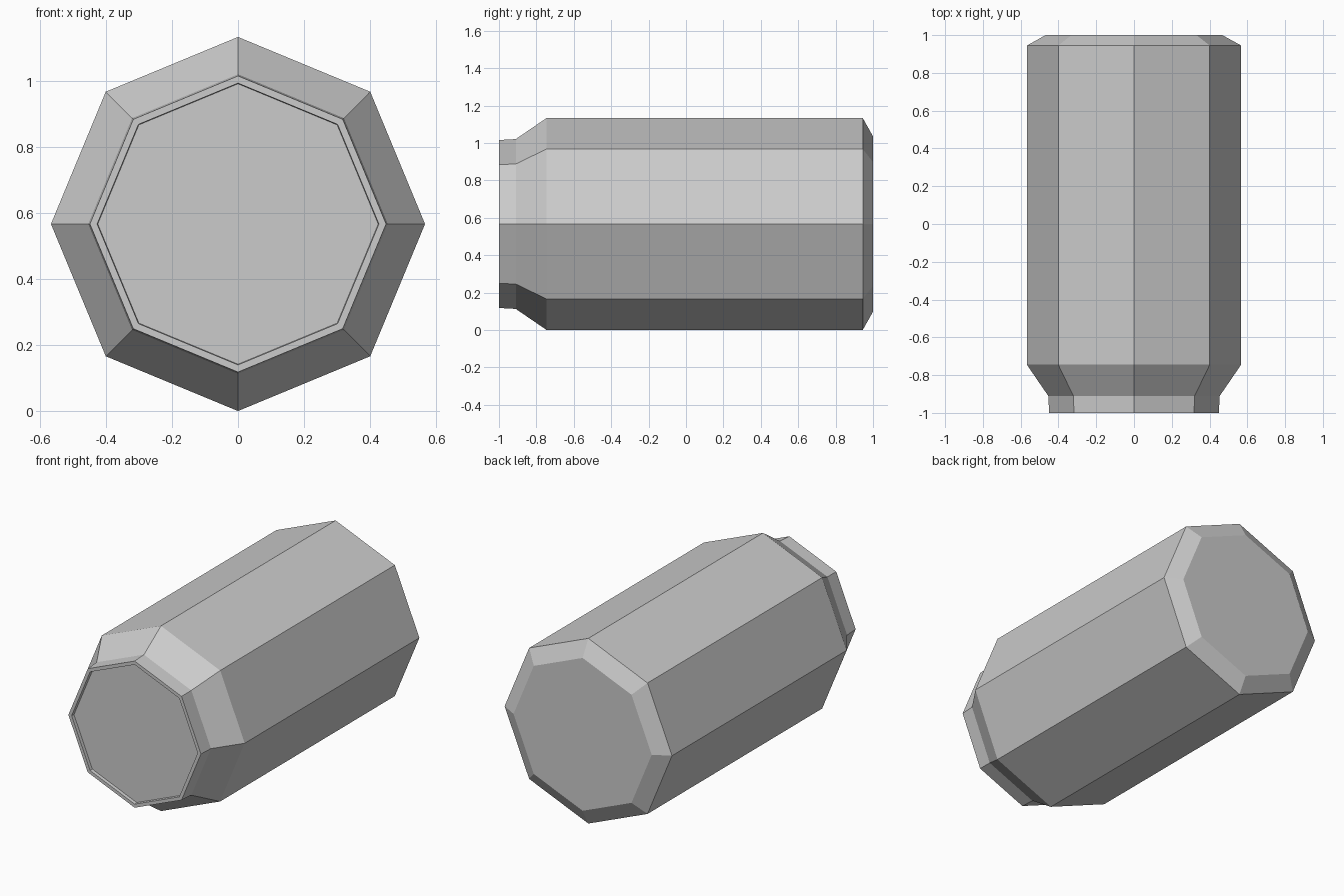
import bpy, bmesh
from math import cos, sin, pi

if "Cube" in bpy.data.objects:
    bpy.data.objects.remove(bpy.data.objects["Cube"])

SIDES = 8
CENTRE_Z = 0.567

# Can profile along y: (y, radius), from recessed lid to base
profile = [(-0.98, 0.425), (-1.0, 0.427), (-1.0, 0.449), (-0.91, 0.454),
           (-0.745, 0.567), (0.945, 0.567), (1.0, 0.468)]


def lathe_y(name, profile):
    bm = bmesh.new()
    rings = [[bm.verts.new((r * cos(2 * pi * i / SIDES), y,
                            CENTRE_Z + r * sin(2 * pi * i / SIDES)))
              for i in range(SIDES)] for y, r in profile]
    for a, b in zip(rings, rings[1:]):
        for i in range(SIDES):
            j = (i + 1) % SIDES
            bm.faces.new((a[i], a[j], b[j], b[i]))
    bm.faces.new(rings[0])
    bm.faces.new(rings[-1])
    bmesh.ops.recalc_face_normals(bm, faces=bm.faces)
    mesh = bpy.data.meshes.new(name)
    bm.to_mesh(mesh)
    bm.free()
    obj = bpy.data.objects.new(name, mesh)
    bpy.context.collection.objects.link(obj)
    return obj


# Octagonal can lying on its side
lathe_y("can_body", profile)
